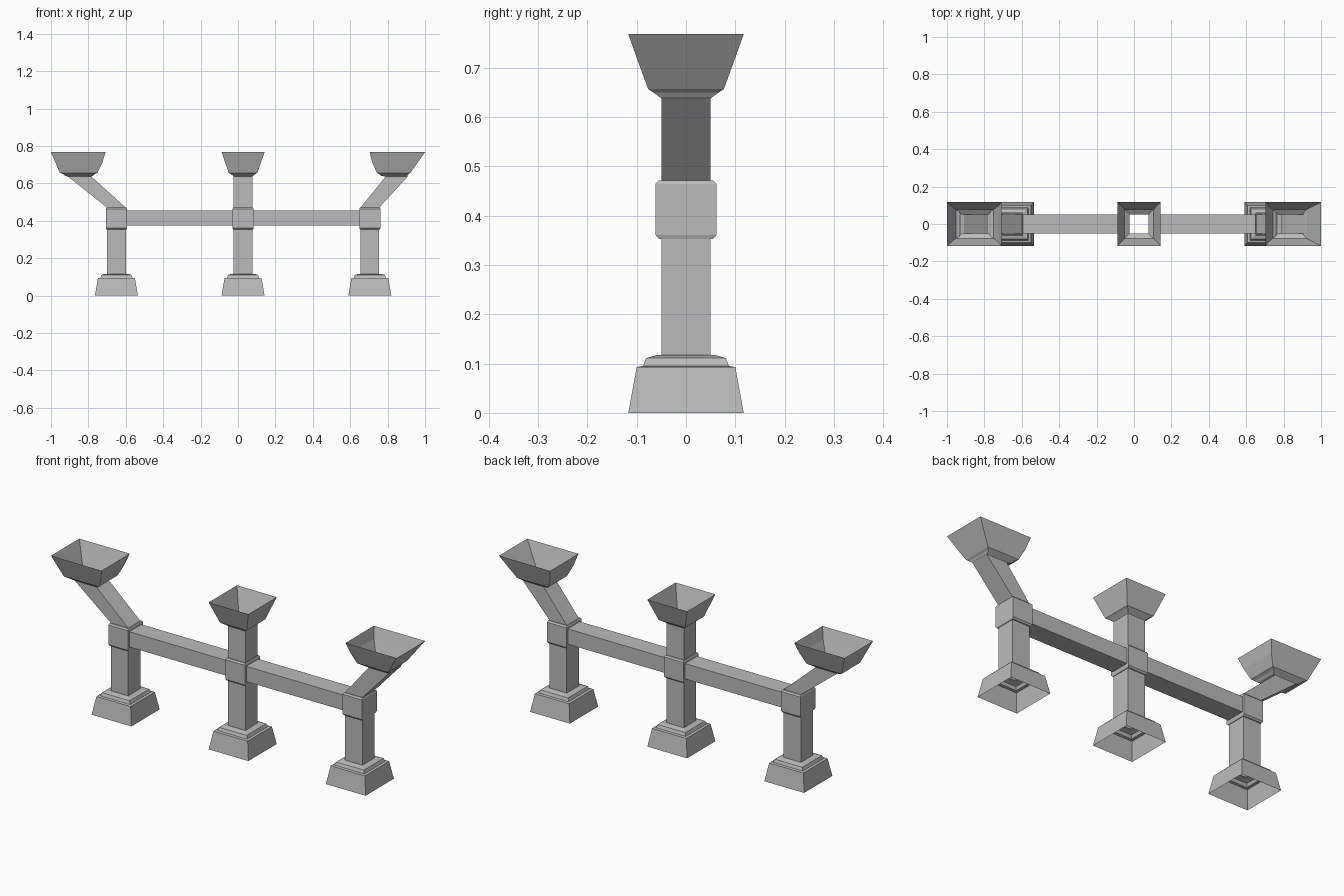
import bpy

cube = bpy.data.objects.get("Cube")
if cube:
    bpy.data.objects.remove(cube, do_unlink=True)

stone = bpy.data.materials.new("grey_stone")
stone.use_nodes = True
colour = (0.5, 0.5, 0.5, 1)
stone.diffuse_color = colour
stone.node_tree.nodes["Principled BSDF"].inputs["Base Color"].default_value = colour


def add_mesh(name, verts, faces):
    mesh = bpy.data.meshes.new(name)
    mesh.from_pydata(verts, [], faces)
    mesh.materials.append(stone)
    obj = bpy.data.objects.new(name, mesh)
    bpy.context.collection.objects.link(obj)


def loft(name, rings):
    """Open rectangular tube through rings of (x_min, x_max, half_depth, z)."""
    verts, faces = [], []
    for x0, x1, d, z in rings:
        verts += [(x0, -d, z), (x1, -d, z), (x1, d, z), (x0, d, z)]
    for i in range(len(rings) - 1):
        for j in range(4):
            a, b = i * 4 + j, i * 4 + (j + 1) % 4
            faces.append((a, b, b + 4, a + 4))
    add_mesh(name, verts, faces)


def square(x, profile):
    return [(x - hx, x + hx, hy, z) for hx, hy, z in profile]


# Shared profiles: half width, half depth, height
base = [(.115, .117, 0), (.099, .1, .093), (.086, .087, .095),
        (.08, .081, .111), (.06, .06, .117), (.05, .05, .117)]
post = [(.05, .05, .117), (.05, .05, .353)]
collar = [(.05, .05, .353), (.053, .055, .353), (.056, .062, .361),
          (.056, .062, .464), (.053, .055, .471), (.05, .05, .471)]

# Upper arm and bowl of each column
left_x, middle_x, right_x = -.65, .027, .705
columns = {
    "right": (left_x,
              [(-.7, -.6, .05, .471), (-.91, -.785, .05, .637)],
              [(-.91, -.785, .05, .637), (-.925, -.775, .053, .64),
               (-.935, -.765, .067, .65), (-.953, -.751, .077, .657),
               (-.976, -.725, .097, .712), (-1, -.708, .117, .768)]),
    "middle": (middle_x,
               square(middle_x, [(.05, .05, .471), (.05, .05, .637)]),
               square(middle_x, [(.05, .05, .637), (.053, .053, .64),
                                 (.066, .067, .65), (.077, .077, .657),
                                 (.115, .117, .768)])),
    "left": (right_x,
             [(.655, .755, .05, .471), (.79, .908, .05, .637)],
             [(.79, .908, .05, .637), (.765, .905, .053, .64),
              (.755, .912, .067, .65), (.742, .922, .077, .657),
              (.718, .961, .097, .712), (.704, 1, .117, .768)]),
}

for side, (x, arm, bowl) in columns.items():
    loft(side + "_base", square(x, base))
    loft(side + "_post", square(x, post))
    loft(side + "_collar", square(x, collar))
    loft(side + "_arm", arm)
    loft(side + "_bowl", bowl)

# Horizontal beams between the collars
for name, a, b in (("right_beam", left_x, middle_x), ("left_beam", middle_x, right_x)):
    verts = [(x, y, z) for x in (a + .055, b - .055)
             for y, z in ((-.05, .374), (.05, .374), (.05, .454), (-.05, .454))]
    add_mesh(name, verts, [(j, j + 4, (j + 1) % 4 + 4, (j + 1) % 4) for j in range(4)])
